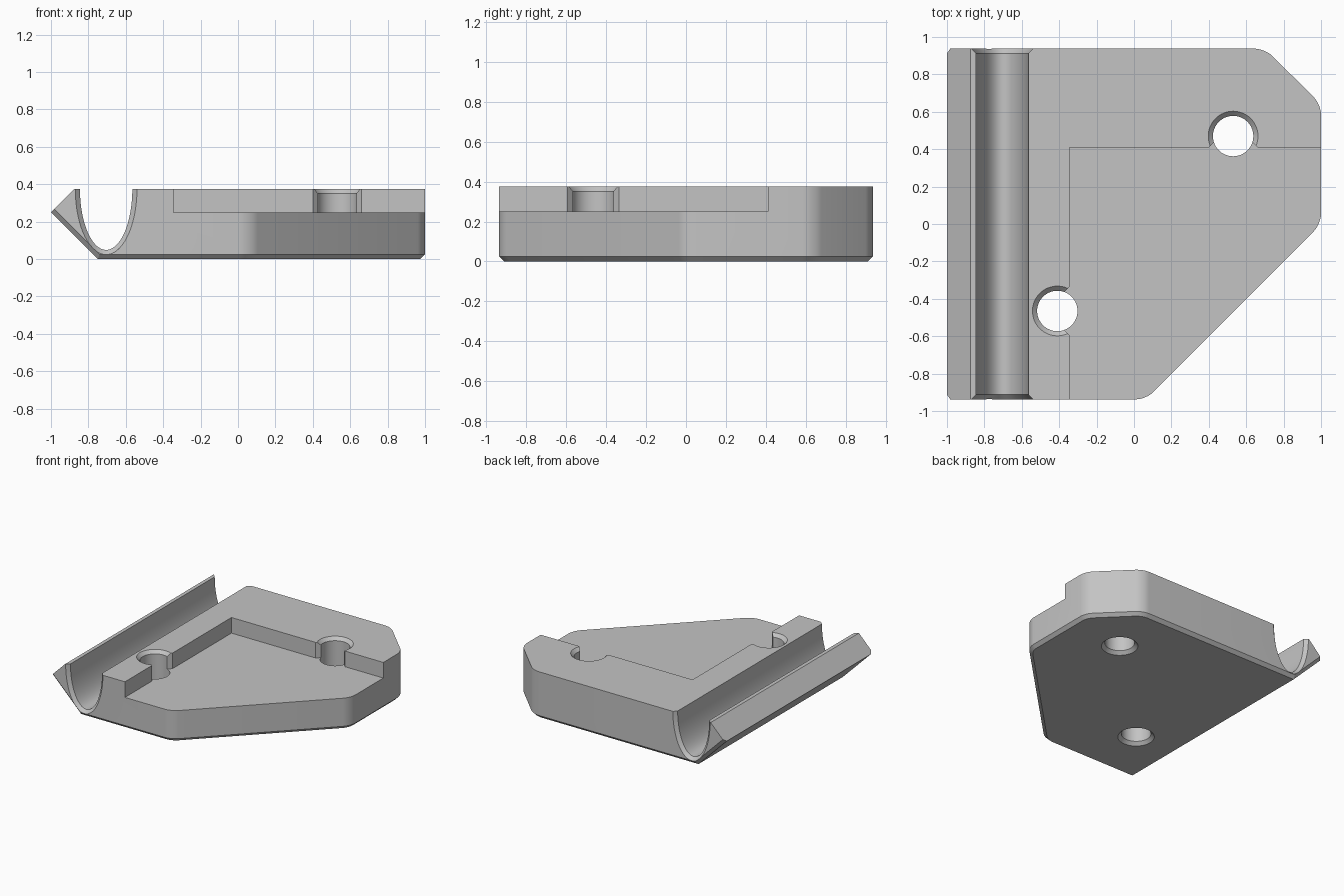
import bpy, bmesh, math
from mathutils import Vector

if "Cube" in bpy.data.objects:
    bpy.data.objects.remove(bpy.data.objects["Cube"])

TOP, FLOOR, HALF_Y, CH = 0.375, 0.25, 0.9375, 0.025

grey = bpy.data.materials.new("matte grey")
grey.use_nodes = True
colour = (0.55, 0.55, 0.55, 1)
grey.diffuse_color = colour
grey.node_tree.nodes["Principled BSDF"].inputs["Base Color"].default_value = colour


def make_object(name, bm):
    bmesh.ops.recalc_face_normals(bm, faces=bm.faces[:])
    mesh = bpy.data.meshes.new(name)
    bm.to_mesh(mesh)
    bm.free()
    mesh.materials.append(grey)
    obj = bpy.data.objects.new(name, mesh)
    bpy.context.collection.objects.link(obj)
    return obj


def prism(outline, z0, z1):
    bm = bmesh.new()
    base = bm.faces.new([bm.verts.new((x, y, z0)) for x, y in outline])
    up = bmesh.ops.extrude_face_region(bm, geom=[base], use_keep_orig=True)
    moved = [v for v in up["geom"] if isinstance(v, bmesh.types.BMVert)]
    bmesh.ops.translate(bm, verts=moved, vec=(0, 0, z1 - z0))
    bmesh.ops.recalc_face_normals(bm, faces=bm.faces[:])
    return bm


def loft(rings):
    """Closed solid through rings that have equal point counts."""
    bm = bmesh.new()
    loops = [[bm.verts.new(p) for p in ring] for ring in rings]
    n = len(loops[0])
    for a, b in zip(loops, loops[1:]):
        for i in range(n):
            j = (i + 1) % n
            bm.faces.new((a[i], a[j], b[j], b[i]))
    bm.faces.new(loops[0])
    bm.faces.new(loops[-1])
    return bm


def slice_off(bm, point, normal):
    """Cut away and cap everything beyond a plane."""
    res = bmesh.ops.bisect_plane(bm, geom=bm.verts[:] + bm.edges[:] + bm.faces[:],
                                 plane_co=point, plane_no=normal, clear_outer=True, dist=1e-6)
    cut = [e for e in res["geom_cut"] if isinstance(e, bmesh.types.BMEdge)]
    bmesh.ops.holes_fill(bm, edges=[e for e in cut if e.is_boundary], sides=0)


# Plate: clipped outline with rounded vertical corners on the two diagonals
bm = prism([(-1, -HALF_Y), (0.065, -HALF_Y), (1, 0), (1, 0.64), (0.70, HALF_Y), (-1, HALF_Y)], 0, TOP)
corners = [e for e in bm.edges
           if abs(e.verts[0].co.z - e.verts[1].co.z) > 0.1 and e.verts[0].co.x > -0.9]
bmesh.ops.bevel(bm, geom=corners, offset=0.055, segments=6, profile=0.5, affect='EDGES')
bm.normal_update()
walls = [(f.calc_center_median(), f.normal.copy()) for f in bm.faces
         if abs(f.normal.z) < 0.1 and f.normal.x > -0.9]

# Pointed left edge with its sloped faces, then the chamfered underside
slice_off(bm, (-1, 0, FLOOR), Vector((-1, 0, 1)).normalized())
slope = Vector((-1, 0, -1)).normalized()
slice_off(bm, (-1, 0, FLOOR), slope)
for centre, normal in walls:
    slice_off(bm, (centre.x, centre.y, CH), (normal - Vector((0, 0, 1))).normalized())
for side in (-1, 1):
    point = Vector((-1, side * HALF_Y, FLOOR)) - slope * CH
    slice_off(bm, point, (slope + Vector((0, side, 0))).normalized())
plate = make_object("mounting_plate", bm)
cutters = []


# Oval channel with flared ends
def oval(y, grow):
    return [(-0.705 + (0.14 + grow) * math.cos(t), y, TOP + (0.326 + grow) * math.sin(t))
            for t in (math.tau * i / 96 for i in range(96))]


inner, outer = HALF_Y - CH, HALF_Y + CH
cutters.append(make_object("channel_cutter", loft(
    [oval(-outer, 2 * CH), oval(-inner, 0), oval(inner, 0), oval(outer, 2 * CH)])))

# Stepped pocket, with flared mouths where it meets the two holes
hx, hy = 0.53, 0.47
sx, sy = -0.41, -0.465
px, py = -0.345, 0.41
mouth, throat, depth = 0.13, 0.10, 0.03
pocket = [(1.2, -1.2), (1.2, py),
          (hx + mouth, py), (hx + throat, py + depth), (hx - throat, py + depth), (hx - mouth, py),
          (px, py),
          (px, sy + mouth), (px - depth, sy + throat), (px - depth, sy - throat), (px, sy - mouth),
          (px, -1.2)]
cutters.append(make_object("pocket_cutter", prism(pocket, FLOOR, 0.6)))

# Through holes, chamfered above and below
for x, y in ((hx, hy), (sx, sy)):
    profile = [(0.158, -CH), (0.108, CH), (0.108, TOP - CH), (0.158, TOP + CH)]
    rings = [[(x + r * math.cos(math.tau * i / 64), y + r * math.sin(math.tau * i / 64), z)
              for i in range(64)] for r, z in profile]
    cutters.append(make_object("hole_cutter", loft(rings)))

# Carve the plate and remove the cutters
bpy.context.view_layer.objects.active = plate
plate.select_set(True)
for cutter in cutters:
    cutter.hide_render = True
    mod = plate.modifiers.new("carve", 'BOOLEAN')
    mod.operation, mod.solver, mod.object = 'DIFFERENCE', 'EXACT', cutter
    bpy.ops.object.modifier_apply(modifier=mod.name)
    bpy.data.objects.remove(cutter)

bpy.ops.object.shade_smooth_by_angle(angle=math.radians(25))
